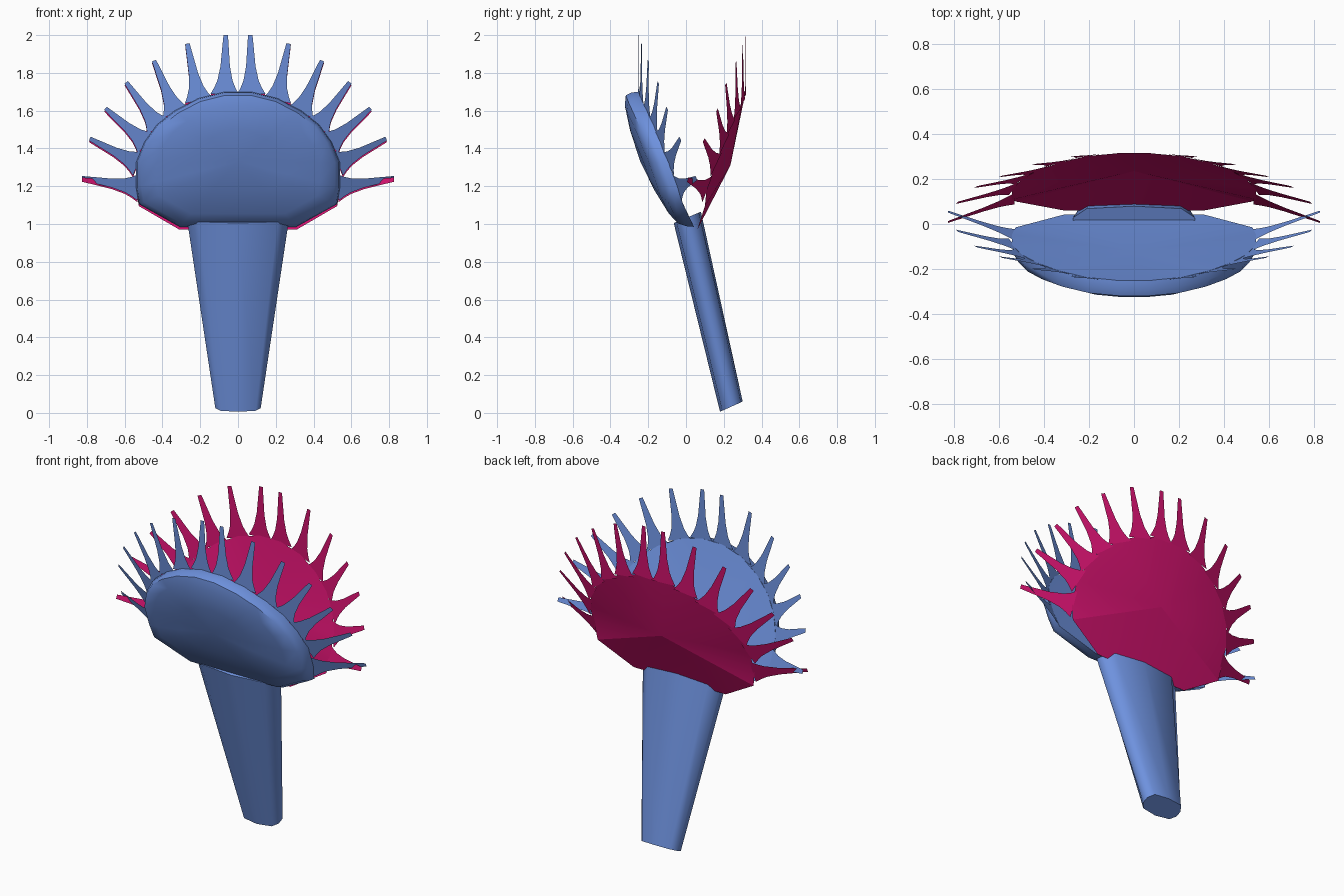
import bpy
import bmesh
from mathutils import Vector

cube = bpy.data.objects.get("Cube")
if cube:
    bpy.data.objects.remove(cube, do_unlink=True)


def material(name, rgb):
    m = bpy.data.materials.new(name)
    m.use_nodes = True
    m.diffuse_color = (*rgb, 1)
    m.node_tree.nodes["Principled BSDF"].inputs["Base Color"].default_value = (*rgb, 1)
    return m


BLUE = material("leaf_blue", (0.155, 0.285, 0.73))
PINK = material("lobe_pink", (0.62, 0.006, 0.15))


def finish(name, bm, mat, angle, closed=True):
    if closed:
        bmesh.ops.recalc_face_normals(bm, faces=bm.faces)
    mesh = bpy.data.meshes.new(name)
    bm.to_mesh(mesh)
    bm.free()
    mesh.materials.append(mat)
    ob = bpy.data.objects.new(name, mesh)
    bpy.context.collection.objects.link(ob)
    bpy.ops.object.select_all(action="DESELECT")
    ob.select_set(True)
    bpy.context.view_layer.objects.active = ob
    bpy.ops.object.shade_smooth_by_angle(angle=angle)
    return ob


def ring(bm, points):
    return [bm.verts.new(p) for p in points]


def bridge(bm, a, b):
    n = len(a)
    for i in range(n):
        bm.faces.new((a[i], a[(i + 1) % n], b[(i + 1) % n], b[i]))


def fan(bm, loop, centre):
    c = bm.verts.new(centre)
    for i in range(len(loop)):
        bm.faces.new((loop[i], loop[(i + 1) % len(loop)], c))


def flip_x(p):
    return Vector((-p.x, p.y, p.z))


# Roots and tips of the seven teeth on one half of the front lobe
ROOTS = [Vector(p) for p in (
    (0.07, -0.25, 1.70), (0.21, -0.237, 1.665), (0.335, -0.207, 1.60), (0.43, -0.172, 1.525),
    (0.495, -0.137, 1.435), (0.54, -0.092, 1.325), (0.54, -0.045, 1.195))]
TIPS = [Vector(p) for p in (
    (0.065, -0.25, 2.0), (0.268, -0.236, 1.955), (0.445, -0.2, 1.865), (0.592, -0.147, 1.75),
    (0.702, -0.1, 1.612), (0.785, -0.03, 1.452), (0.825, 0.055, 1.243))]


def opposite(p):
    # Position on the facing rear lobe
    return Vector((p.x, 0.064 - p.y, p.z - 0.008))


def rim(roots, lower):
    half = roots + [Vector(p) for p in lower]
    return half + [flip_x(p) for p in reversed(half)]


def teeth(name, roots, tips, mat):
    bm = bmesh.new()
    for i, (root, tip) in enumerate(zip(roots, tips)):
        before = roots[i - 1] if i else flip_x(roots[0])
        after = roots[min(i + 1, len(roots) - 1)]
        along = (tip - root).normalized()
        side = after - before
        side = (side - along * side.dot(along)).normalized()
        for mirror in (False, True):
            previous = None
            for t, w in ((-0.04, 0.075), (0.08, 0.055), (0.2, 0.04), (0.45, 0.025), (1, 0.012)):
                c = root.lerp(tip, t)
                pair = [c - side * w, c + side * w]
                if mirror:
                    pair = [flip_x(p) for p in reversed(pair)]
                row = ring(bm, pair)
                if previous:
                    bm.faces.new((previous[0], previous[1], row[1], row[0]))
                previous = row
    return finish(name, bm, mat, 0.6, closed=False)


# Front lobe: thick pad, rounded on its outer side
front_rim = rim(ROOTS, [(0.525, -0.015, 1.105), (0.31, 0.042, 0.985)])
inner = Vector((0, -0.12, 1.33))
bm = bmesh.new()
base = ring(bm, front_rim)
fan(bm, base, inner)
last = base
for scale, push in ((0.99, 0.04), (0.95, 0.075), (0.8, 0.1), (0.45, 0.118)):
    layer = ring(bm, [inner.lerp(p, scale) - Vector((0, push, 0)) for p in front_rim])
    bridge(bm, last, layer)
    last = layer
fan(bm, last, inner - Vector((0, 0.122, 0)))
finish("front_lobe", bm, BLUE, 0.9)
teeth("front_teeth", ROOTS, TIPS, BLUE)

# Rear lobe: thin folded sheet
rear_roots = [opposite(p) for p in ROOTS]
bm = bmesh.new()
sheet = ring(bm, rim(rear_roots, [(0.525, 0.1, 1.095), (0.31, 0.06, 0.97)]))
fan(bm, sheet, (0, 0.235, 1.31))
finish("rear_lobe", bm, PINK, 0.3, closed=False)
teeth("rear_teeth", rear_roots, [opposite(p) for p in TIPS], PINK)

# Leaning stem: flattened octagonal section, wider at the top
SECTION = ((-1, 0.3), (-0.78, 0.85), (0, 1), (0.78, 0.85),
           (1, 0.3), (1, -0.3), (0.78, -0.8), (0, -1), (-0.78, -0.8), (-1, -0.3))
bm = bmesh.new()
ends = []
for centre, depth, width in ((Vector((0, 0.24, 0.033)), Vector((0, 0.06, 0.027)), 0.12),
                             (Vector((0, 0.007, 1.035)), Vector((0, 0.072, 0.03)), 0.27)):
    ends.append(ring(bm, [centre + depth * v + Vector((u * width, 0, 0)) for u, v in SECTION]))
bridge(bm, *ends)
bm.faces.new(ends[0])
bm.faces.new(ends[1])
finish("stem", bm, BLUE, 1.2)
